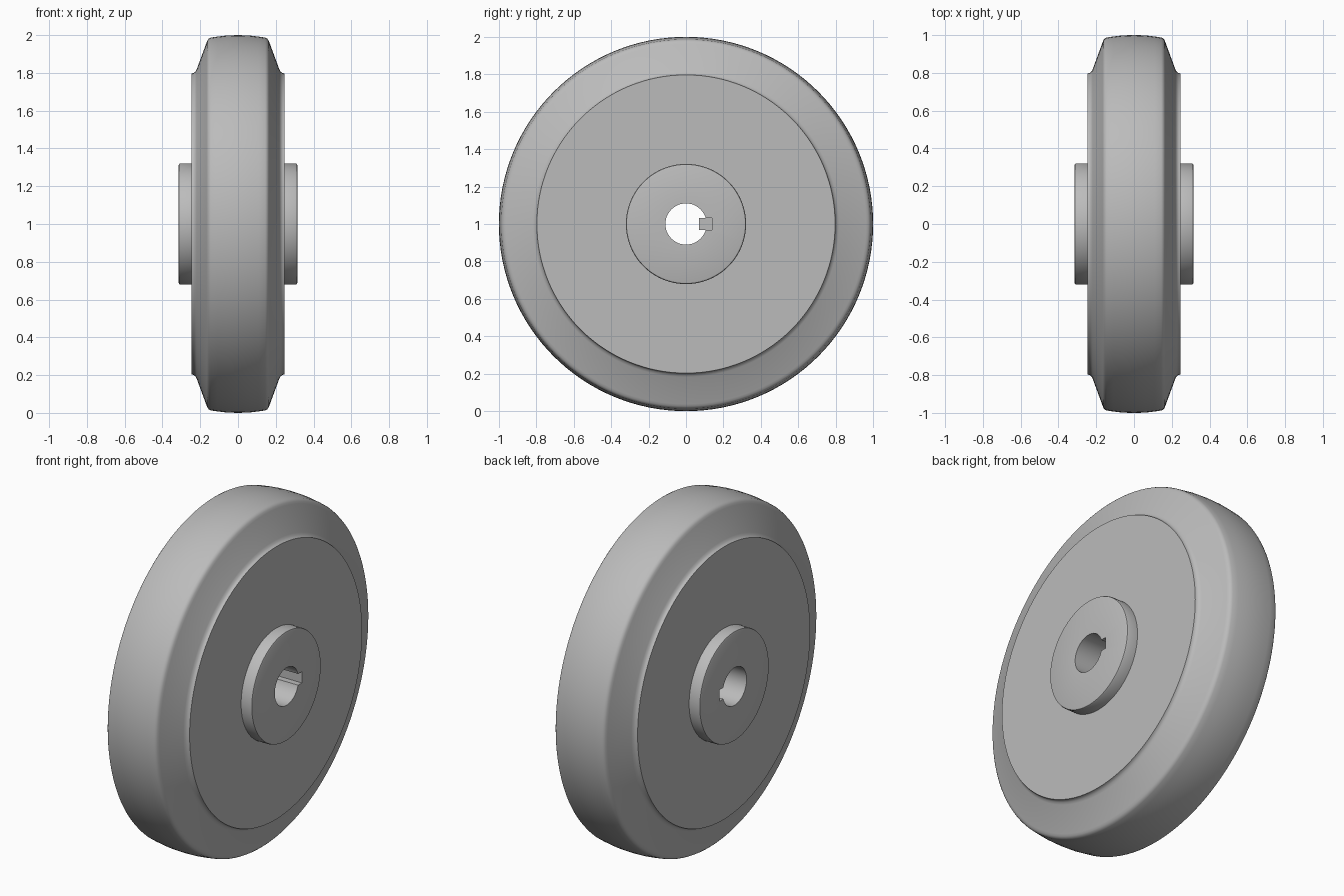
import bpy, bmesh, math

if "Cube" in bpy.data.objects:
    bpy.data.objects.remove(bpy.data.objects["Cube"])

grey = bpy.data.materials.new("light grey")
grey.diffuse_color = (0.5, 0.5, 0.5, 1)
grey.use_nodes = True
grey.node_tree.nodes["Principled BSDF"].inputs["Base Color"].default_value = grey.diffuse_color
SEG = 128
BORE = 0.11


def finish(name, bm):
    bmesh.ops.recalc_face_normals(bm, faces=bm.faces)
    me = bpy.data.meshes.new(name)
    bm.to_mesh(me)
    bm.free()
    ob = bpy.data.objects.new(name, me)
    bpy.context.collection.objects.link(ob)
    me.materials.append(grey)
    return ob


def box(name, x, y0, y1, z):
    """Box symmetric in x, centred on the axle height."""
    bm = bmesh.new()
    bmesh.ops.create_cube(bm, size=1)
    for v in bm.verts:
        v.co = (v.co.x * 2 * x, (y0 + y1) / 2 + v.co.y * (y1 - y0), 1 + v.co.z * 2 * z)
    return finish(name, bm)


# Half profile (x, radius) from bore to crown: hub, web face, sloped shoulder, tread
half = [(0.315, BORE), (0.315, 0.31), (0.312, 0.318), (0.305, 0.321), (0.245, 0.321),
        (0.245, 0.797), (0.235, 0.799), (0.226, 0.806), (0.219, 0.818),
        (0.166, 0.962), (0.161, 0.974), (0.154, 0.982), (0.144, 0.987),
        (0.11, 0.992), (0.06, 0.998), (0.0, 1.0)]
profile = half + [(-x, r) for x, r in reversed(half[:-1])]

# Wheel: closed profile revolved about the x axis
bm = bmesh.new()
rings = []
for i in range(SEG):
    a = 2 * math.pi * i / SEG
    rings.append([bm.verts.new((x, r * math.cos(a), 1 + r * math.sin(a))) for x, r in profile])
n = len(profile)
for i in range(SEG):
    p, q = rings[i], rings[(i + 1) % SEG]
    for j in range(n):
        k = (j + 1) % n
        bm.faces.new((p[j], p[k], q[k], q[j]))
wheel = finish("wheel", bm)

# Keyway slot cut through the hub
cutter = box("keyway_cutter", 0.5, 0.05, 0.14, 0.033)
cutter.hide_render = True
cutter.hide_set(True)
cut = wheel.modifiers.new("keyway", "BOOLEAN")
cut.operation = "DIFFERENCE"
cut.solver = "EXACT"
cut.object = cutter
bpy.context.view_layer.objects.active = wheel
wheel.select_set(True)
bpy.ops.object.modifier_apply(modifier="keyway")
bpy.data.objects.remove(cutter)
bpy.ops.object.shade_smooth_by_angle(angle=math.radians(35))

# Key seated deep inside the slot
box("key", 0.1, 0.07, 0.14, 0.033)
